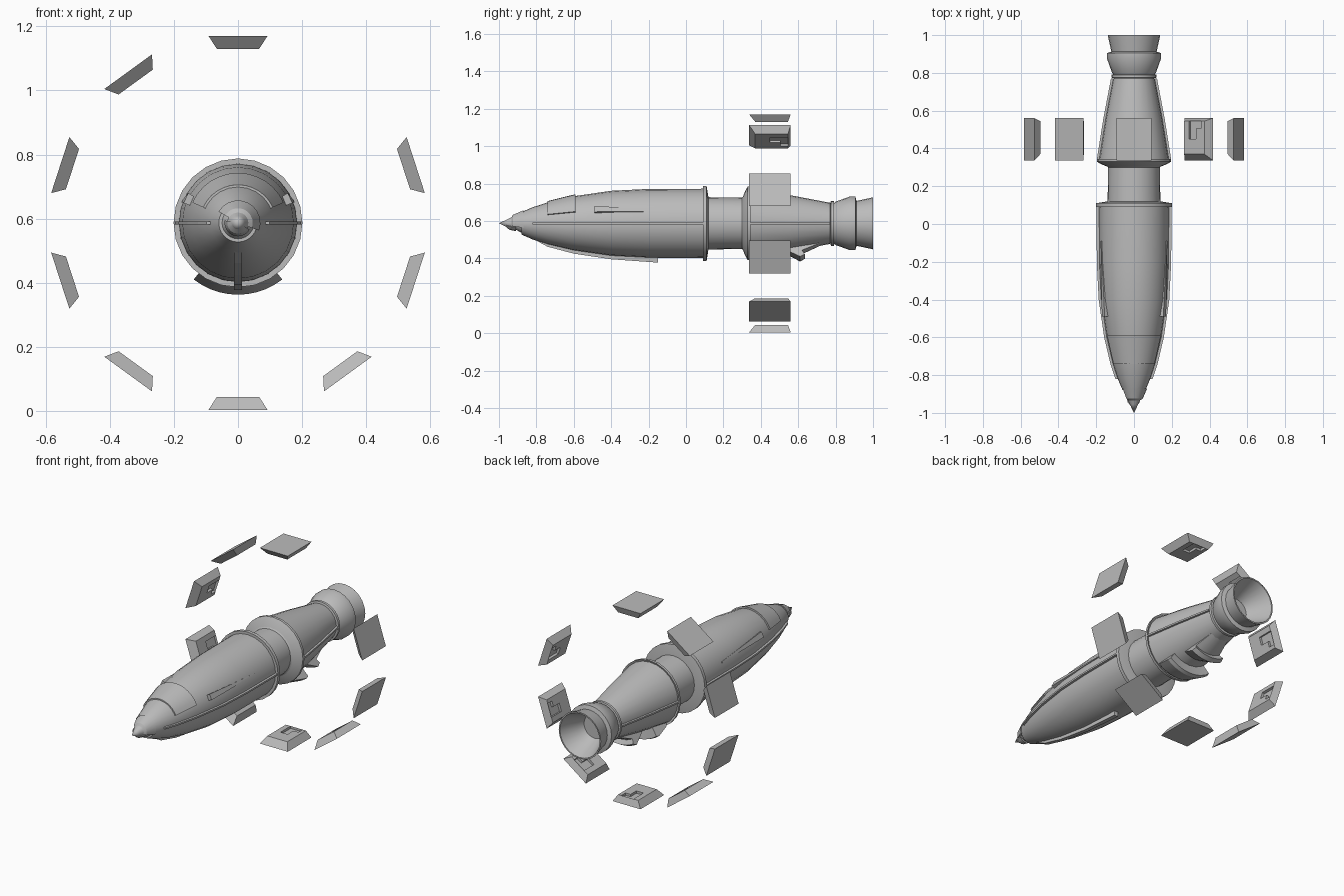
import bpy, bmesh, math
from mathutils import Vector

if "Cube" in bpy.data.objects:
    bpy.data.objects.remove(bpy.data.objects["Cube"])

CZ = 0.587          # height of the hull axis
SEG = 24            # sides of the hull

grey = bpy.data.materials.new("hull_grey")
grey.diffuse_color = (0.5, 0.5, 0.5, 1)
grey.use_nodes = True
grey.node_tree.nodes["Principled BSDF"].inputs["Base Color"].default_value = grey.diffuse_color


def polar(y, r, deg):
    a = math.radians(deg)
    return Vector((r * math.cos(a), y, CZ + r * math.sin(a)))


def finish(bm, name, smooth=True):
    bmesh.ops.remove_doubles(bm, verts=bm.verts[:], dist=1e-5)
    bmesh.ops.recalc_face_normals(bm, faces=bm.faces[:])
    me = bpy.data.meshes.new(name)
    bm.to_mesh(me)
    bm.free()
    ob = bpy.data.objects.new(name, me)
    bpy.context.collection.objects.link(ob)
    me.materials.append(grey)
    if smooth:
        bpy.ops.object.select_all(action='DESELECT')
        ob.select_set(True)
        bpy.context.view_layer.objects.active = ob
        bpy.ops.object.shade_smooth_by_angle(angle=math.radians(25))
    return ob


def lathe(name, profile):
    """Turn an open (y, r) profile around the hull axis."""
    bm = bmesh.new()
    vs = [bm.verts.new(polar(y, r, 90)) for y, r in profile]
    es = [bm.edges.new(p) for p in zip(vs, vs[1:])]
    bmesh.ops.spin(bm, geom=vs + es, cent=(0, 0, CZ), axis=(0, 1, 0),
                   angle=2 * math.pi, steps=SEG)
    return finish(bm, name)


def sector(name, profile, a0, a1, steps):
    """Sweep a closed (y, r) outline between two angles, with end caps."""
    bm = bmesh.new()
    rings = [[bm.verts.new(polar(y, r, a0 + (a1 - a0) * i / steps)) for y, r in profile]
             for i in range(steps + 1)]
    n = len(profile)
    for a, b in zip(rings, rings[1:]):
        for j in range(n):
            bm.faces.new((a[j], a[(j + 1) % n], b[(j + 1) % n], b[j]))
    bm.faces.new(rings[0])
    bm.faces.new(rings[-1])
    return finish(bm, name)


def ridge(name, outline, deg, half):
    """Flat plate with a (y, r) outline standing out of the hull."""
    bm = bmesh.new()
    a = math.radians(deg)
    t = Vector((-math.sin(a), 0, math.cos(a))) * half
    sides = [[bm.verts.new(polar(y, r, deg) + t * s) for y, r in outline] for s in (-1, 1)]
    n = len(outline)
    for j in range(n):
        k = (j + 1) % n
        bm.faces.new((sides[0][j], sides[0][k], sides[1][k], sides[1][j]))
    bm.faces.new(sides[0])
    bm.faces.new(sides[1])
    return finish(bm, name, False)


# Hull sections
FRONT = [(-0.88, 0.060), (-0.82, 0.086), (-0.74, 0.112), (-0.60, 0.145), (-0.40, 0.174),
         (-0.20, 0.184), (0.09, 0.185)]
REAR = [(0.34, 0.185), (0.56, 0.150), (0.77, 0.110)]

lathe("front_hull", [(-0.88, 0)] + FRONT + [(0.09, 0.201), (0.11, 0.201), (0.12, 0.14), (0.12, 0)])
lathe("neck", [(0.10, 0.14), (0.30, 0.137), (0.32, 0.165)])
lathe("rear_hull", [(0.30, 0.13), (0.315, 0.17), (0.33, 0.197), (0.345, 0.197)] + REAR + [(0.78, 0.09)])
lathe("tail_ring", [(0.77, 0.10), (0.775, 0.120), (0.79, 0.120), (0.795, 0.10)])
lathe("nozzle", [(0.78, 0.10), (0.80, 0.116), (0.875, 0.143), (0.905, 0.143), (0.912, 0.120),
                 (1.0, 0.139), (1.0, 0.131), (0.90, 0.09), (0.86, 0.07), (0.86, 0)])

# Stepped, broken nose tip
lathe("nose_tip", [(-1.0, 0), (-0.955, 0.022), (-0.93, 0.034), (-0.91, 0.034), (-0.87, 0.055)])
sector("nose_collar", [(-0.935, 0.03), (-0.925, 0.046), (-0.87, 0.07), (-0.87, 0.03)], -20, 150, 10)
sector("nose_chip", [(-0.96, 0.02), (-0.945, 0.034), (-0.91, 0.042), (-0.91, 0.02)], 170, 330, 8)

# Raised canopy over the nose
sector("canopy", [(-0.74, 0.10), (-0.74, 0.119), (-0.66, 0.139), (-0.59, 0.156), (-0.59, 0.13)],
       24, 156, 12)

# Side seams along the hull, and wedge intakes above them
for side, deg in (("right", 0), ("left", 180)):
    f = FRONT[1:]
    ridge(f"front_seam_{side}", [(y, r + 0.013) for y, r in f] + [(y, r - 0.02) for y, r in f[::-1]],
          deg, 0.005)
    ridge(f"rear_seam_{side}", [(y, r + 0.012) for y, r in REAR] + [(y, r - 0.02) for y, r in REAR[::-1]],
          deg, 0.005)
    bm = bmesh.new()
    s = 1 if deg == 0 else -1
    ang = lambda d: d if s > 0 else 180 - d
    low, high = 20, 31
    pts = [polar(y, r, ang(d)) for y, r, d in (
        (-0.49, 0.150, low), (-0.49, 0.150, high), (-0.49, 0.181, high), (-0.49, 0.181, low),
        (-0.09, 0.188, low), (-0.09, 0.188, low + 2), (-0.09, 0.160, low))]
    for p in pts:
        bm.verts.new(p)
    bmesh.ops.convex_hull(bm, input=bm.verts[:])
    finish(bm, f"wedge_intake_{side}", False)

# Keel fin under the front hull
ridge("keel", [(-0.86, 0.06), (-0.74, 0.125), (-0.60, 0.162), (-0.40, 0.192), (-0.15, 0.210),
               (-0.15, 0.15), (-0.60, 0.11)], 270, 0.012)

# Belly scoops under the rear hull
sector("front_scoop", [(0.34, 0.18), (0.36, 0.20), (0.45, 0.224), (0.47, 0.218), (0.46, 0.15)],
       232, 308, 10)
sector("rear_scoop", [(0.49, 0.14), (0.61, 0.204), (0.635, 0.19), (0.62, 0.165), (0.75, 0.105),
                      (0.60, 0.11)], 240, 300, 8)


# Floating ring plates: bevelled slabs with an angled slot on the inner face
def plate(name, deg):
    bm = bmesh.new()
    a = math.radians(deg)
    t = Vector((-math.sin(a), 0, math.cos(a)))
    up = Vector((math.cos(a), 0, math.sin(a)))
    pos = lambda u, y, r: Vector((0, y, CZ)) + t * u + up * r
    us, ys = (-0.066, -0.035, 0.012, 0.045, 0.066), (0.37, 0.45, 0.505, 0.545)
    grid = [[bm.verts.new(pos(u, y, 0.543)) for y in ys] for u in us]
    cells = {(i, j): bm.faces.new((grid[i][j], grid[i + 1][j], grid[i + 1][j + 1], grid[i][j + 1]))
             for i in range(4) for j in range(3)}
    outer = [bm.verts.new(pos(u, y, 0.583)) for u, y in
             ((-0.092, 0.337), (0.092, 0.337), (0.092, 0.56), (-0.092, 0.56))]
    bm.faces.new(outer)
    rims = ([g[0] for g in grid], grid[-1], [g[-1] for g in grid[::-1]], grid[0][::-1])
    for k, rim in enumerate(rims):
        bm.faces.new(list(rim) + [outer[(k + 1) % 4], outer[k]])
    # sink the slot cells into the slab
    slot = [cells[c] for c in ((1, 1), (1, 2), (2, 2))]
    bmesh.ops.recalc_face_normals(bm, faces=bm.faces[:])
    res = bmesh.ops.extrude_face_region(bm, geom=slot)
    bmesh.ops.delete(bm, geom=[f for f in slot if f.is_valid], context='FACES')
    bmesh.ops.translate(bm, vec=up * 0.014,
                        verts=[v for v in res["geom"] if isinstance(v, bmesh.types.BMVert)])
    finish(bm, name, False)


for i in range(10):
    if i != 9:      # one gap at the upper right
        plate(f"ring_plate_{i + 1}", 90 + 36 * i)
